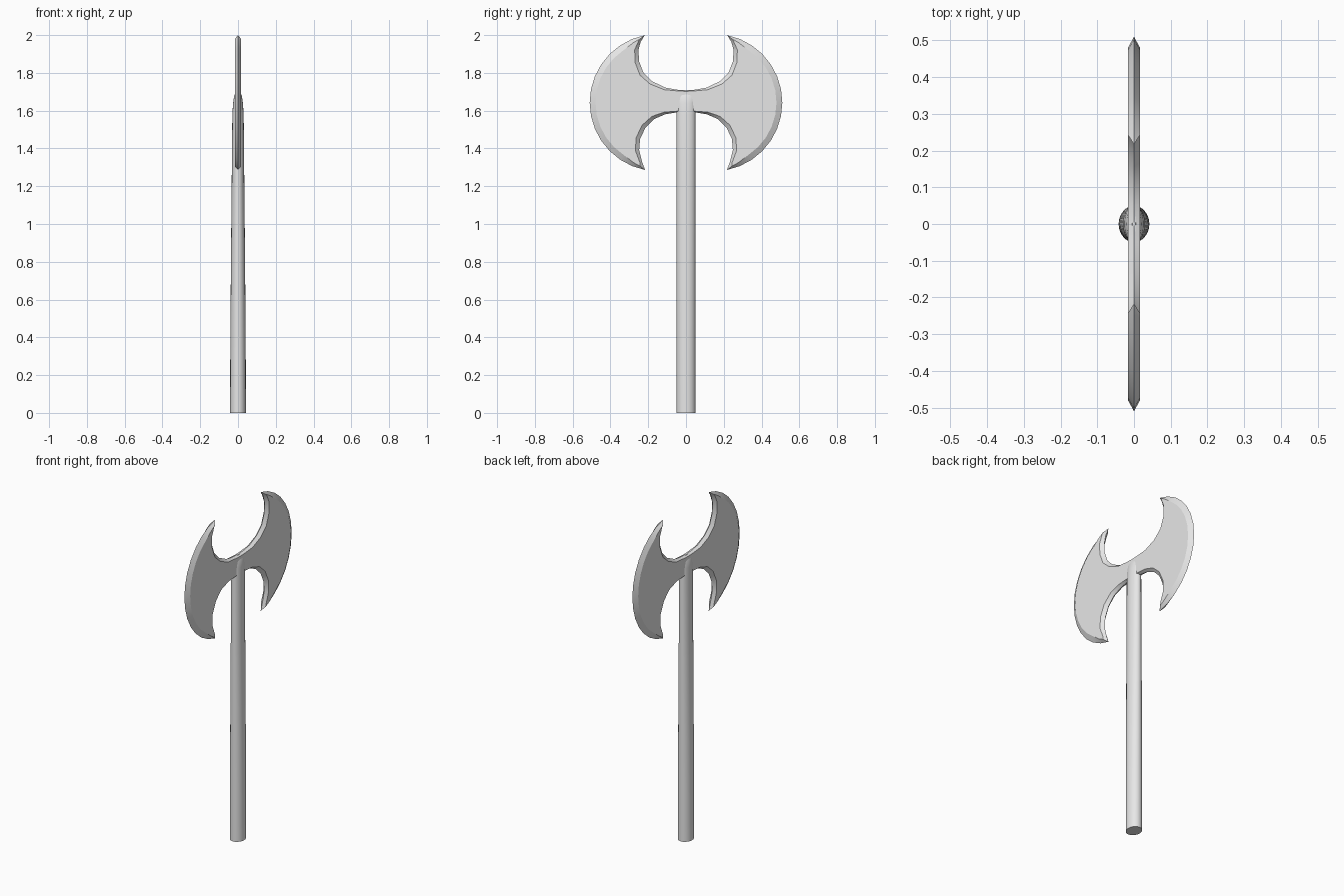
import bpy, bmesh, math
from mathutils import Vector

cube = bpy.data.objects.get("Cube")
if cube:
    bpy.data.objects.remove(cube)

# Single grey material
grey = bpy.data.materials.new("light_grey")
grey.use_nodes = True
colour = (0.8, 0.8, 0.8, 1)
grey.diffuse_color = colour
grey.node_tree.nodes["Principled BSDF"].inputs["Base Color"].default_value = colour


def make_object(name, bm):
    mesh = bpy.data.meshes.new(name)
    bm.to_mesh(mesh)
    bm.free()
    mesh.materials.append(grey)
    obj = bpy.data.objects.new(name, mesh)
    bpy.context.collection.objects.link(obj)
    bpy.ops.object.select_all(action='DESELECT')
    obj.select_set(True)
    bpy.context.view_layer.objects.active = obj
    return obj


def smooth(degrees):
    bpy.ops.object.shade_smooth_by_angle(angle=math.radians(degrees))


# Handle: oval rings that thin out in x and pinch into the blade at the top
SIDES, DEPTH = 20, 0.05
rings = [(0, .042), (.29, .041), (.61, .039), (.95, .036), (1.27, .033),
         (1.58, .030), (1.64, .026), (1.68, .020), (1.708, .004)]
bm = bmesh.new()
loops = []
for z, half_x in rings:
    angles = [math.tau * i / SIDES for i in range(SIDES)]
    loops.append([bm.verts.new((half_x * math.cos(a), DEPTH * math.sin(a), z)) for a in angles])
for low, high in zip(loops, loops[1:]):
    for i in range(SIDES):
        j = (i + 1) % SIDES
        bm.faces.new((low[i], low[j], high[j], high[i]))
bm.faces.new(loops[0][::-1])
bm.faces.new(loops[-1])
make_object("handle", bm)
smooth(30)

# Blade rim of one half: (y, z, bevel width), from the top centre to the bottom centre
upper = [(0, 1.708, .006), (.05, 1.711, .006), (.11, 1.722, .012), (.18, 1.756, .018),
         (.225, 1.80, .022), (.248, 1.86, .022), (.252, 1.92, .02), (.24, 1.965, .012)]
lower = [(.233, 1.33, .012), (.248, 1.39, .02), (.243, 1.45, .022), (.215, 1.51, .022),
         (.17, 1.555, .018), (.11, 1.581, .012), (.05, 1.591, .006), (0, 1.592, .006)]
CENTRE_Y, CENTRE_Z, RADIUS, STEPS = .146, 1.643, .364, 14
arc = []
for i in range(STEPS + 1):
    a = math.radians(78.7 - 157.6 * i / STEPS)
    width = .02 if i in (1, STEPS - 1) else .031
    arc.append((CENTRE_Y + RADIUS * math.cos(a), CENTRE_Z + RADIUS * math.sin(a), width))
outline = upper + arc + lower
tips = {len(upper): -.02, len(upper) + STEPS: .02}

# Sharp rim in the middle plane, flat cheek set in by the bevel width
THICK = 0.017
bm = bmesh.new()
rim, cheek = [], []
last = len(outline) - 1
for i, (y, z, width) in enumerate(outline):
    before, after = outline[max(i - 1, 0)], outline[min(i + 1, last)]
    inward = Vector((after[1] - before[1], before[0] - after[0])).normalized() * width
    if i in tips:
        inward = Vector((.026, tips[i]))
    if i in (0, last):
        inward.x = 0
    rim.append(bm.verts.new((0, y, z)))
    cheek.append(bm.verts.new((THICK, y + inward.x, z + inward.y)))
for i in range(last):
    bm.faces.new((rim[i], rim[i + 1], cheek[i + 1], cheek[i]))
bm.faces.new(cheek)
bm.normal_update()
for face in bm.faces:
    if face.normal.x < 0:
        face.normal_flip()

blade = make_object("double_blade", bm)
mirror = blade.modifiers.new("mirror", 'MIRROR')
mirror.use_axis = (True, True, False)
mirror.merge_threshold = 0.0005
bpy.ops.object.modifier_apply(modifier=mirror.name)
smooth(25)
